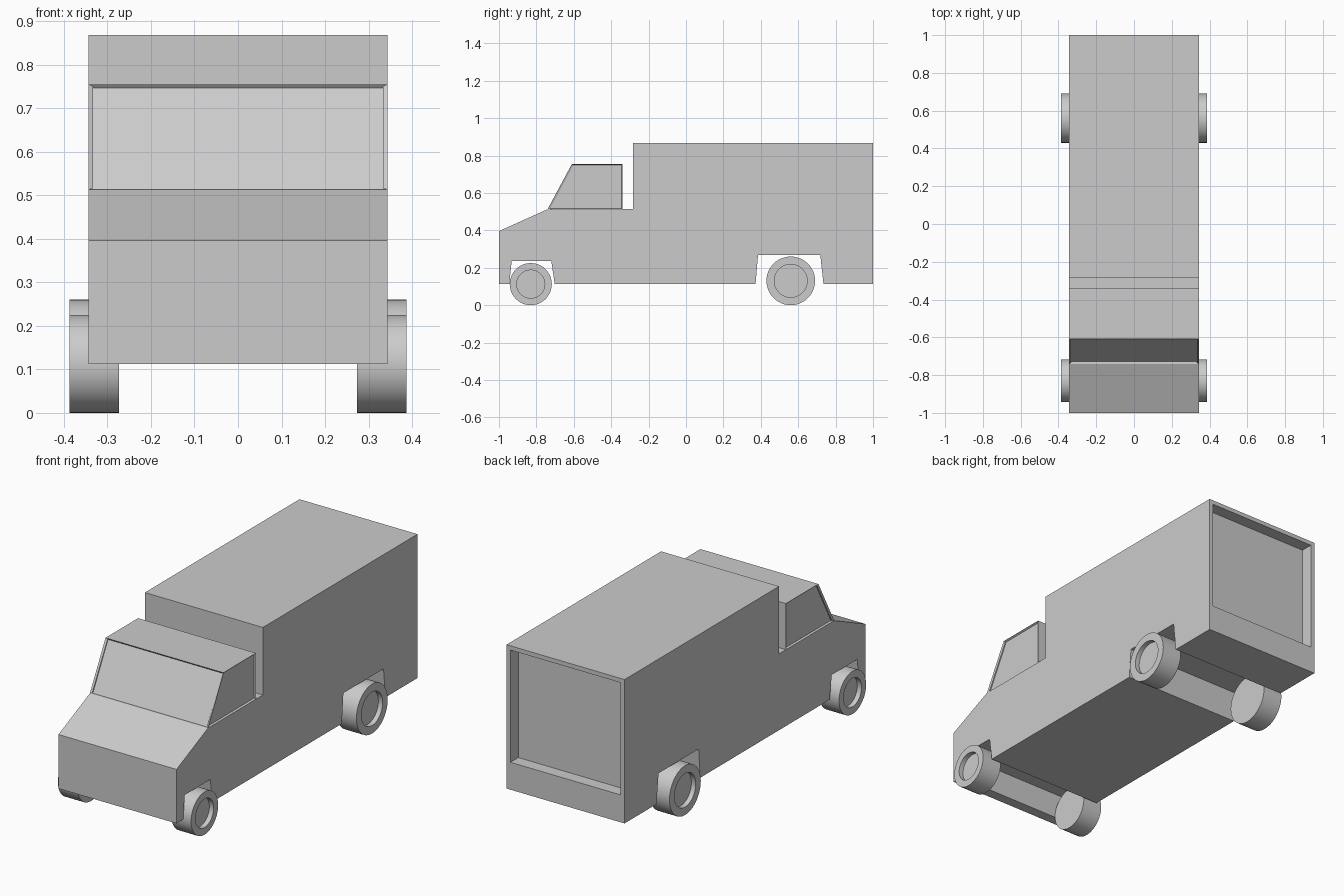
import bpy, bmesh, math
from mathutils import Matrix, Vector

if "Cube" in bpy.data.objects:
    bpy.data.objects.remove(bpy.data.objects["Cube"])

HALF_W = 0.343


def finish(bm, name):
    bmesh.ops.recalc_face_normals(bm, faces=bm.faces)
    mesh = bpy.data.meshes.new(name)
    bm.to_mesh(mesh)
    bm.free()
    obj = bpy.data.objects.new(name, mesh)
    bpy.context.collection.objects.link(obj)
    return obj


def face_facing(bm, direction, test=lambda c: True):
    # the face whose normal best matches a direction
    found = [f for f in bm.faces if test(f.calc_center_median())]
    return max(found, key=lambda f: f.normal.dot(Vector(direction)))


# Van body: side profile (y, z) extruded across the width
CAB = [(-0.74, 0.513), (-0.61, 0.755), (-0.34, 0.755), (-0.34, 0.513)]
PROFILE = [(-1, 0.112), (-1, 0.396)] + CAB + [
    (-0.283, 0.513), (-0.283, 0.868), (1, 0.868), (1, 0.112),
    (0.735, 0.112), (0.718, 0.268), (0.385, 0.268), (0.372, 0.112),
    (-0.702, 0.112), (-0.72, 0.236), (-0.932, 0.236), (-0.945, 0.112)]

bm = bmesh.new()
side = bm.faces.new([bm.verts.new((-HALF_W, y, z)) for y, z in PROFILE])
ext = bmesh.ops.extrude_face_region(bm, geom=[side], use_keep_orig=True)
bmesh.ops.translate(bm, vec=(2 * HALF_W, 0, 0),
                    verts=[v for v in ext["geom"] if isinstance(v, bmesh.types.BMVert)])
bmesh.ops.recalc_face_normals(bm, faces=bm.faces)

# Split the cab windows off both sides along the waistline
for sx in (-1, 1):
    face = face_facing(bm, (sx, 0, 0))
    ends = [min(face.verts, key=lambda v: (v.co.yz - Vector(p)).length)
            for p in (CAB[0], CAB[3])]
    bmesh.utils.face_split(face, ends[0], ends[1])
bm.normal_update()

# Recessed windscreen and side windows
in_cab = lambda c: c.z > 0.55 and c.y < -0.35
windows = [face_facing(bm, d, in_cab) for d in ((1, 0, 0), (-1, 0, 0), (0, -0.88, 0.48))]
for window in windows:
    bmesh.ops.inset_individual(bm, faces=[window], thickness=0.006, depth=-0.01)

# Recessed rear door with a taller sill
door = face_facing(bm, (0, 1, 0), lambda c: c.y > 0.99)
bmesh.ops.inset_individual(bm, faces=[door], thickness=0.032)
for v in door.verts:
    if v.co.z < 0.4:
        v.co.z = 0.256
door = bmesh.ops.extrude_discrete_faces(bm, faces=[door])["faces"][0]
bmesh.ops.translate(bm, verts=door.verts, vec=(0, -0.065, 0))
finish(bm, "van_body")


# Wheels: drums with a recessed hub on the outer side
def wheel(name, sx, y, radius, hub):
    bm = bmesh.new()
    bmesh.ops.create_cone(bm, cap_ends=True, segments=48, radius1=radius,
                          radius2=radius, depth=0.114,
                          matrix=Matrix.Rotation(sx * math.pi / 2, 4, 'Y'))
    bm.normal_update()
    cap = face_facing(bm, (sx, 0, 0))
    bmesh.ops.inset_individual(bm, faces=[cap], thickness=radius - hub)
    cap = bmesh.ops.extrude_discrete_faces(bm, faces=[cap])["faces"][0]
    bmesh.ops.translate(bm, verts=cap.verts, vec=(-sx * 0.025, 0, 0))
    obj = finish(bm, name)
    obj.location = (sx * 0.33, y, radius)
    bpy.ops.object.select_all(action='DESELECT')
    obj.select_set(True)
    bpy.context.view_layer.objects.active = obj
    bpy.ops.object.shade_smooth_by_angle(angle=math.radians(30))


for sx, label in ((1, "right"), (-1, "left")):
    wheel("front_wheel_" + label, sx, -0.83, 0.1125, 0.075)
    wheel("rear_wheel_" + label, sx, 0.56, 0.13, 0.088)
